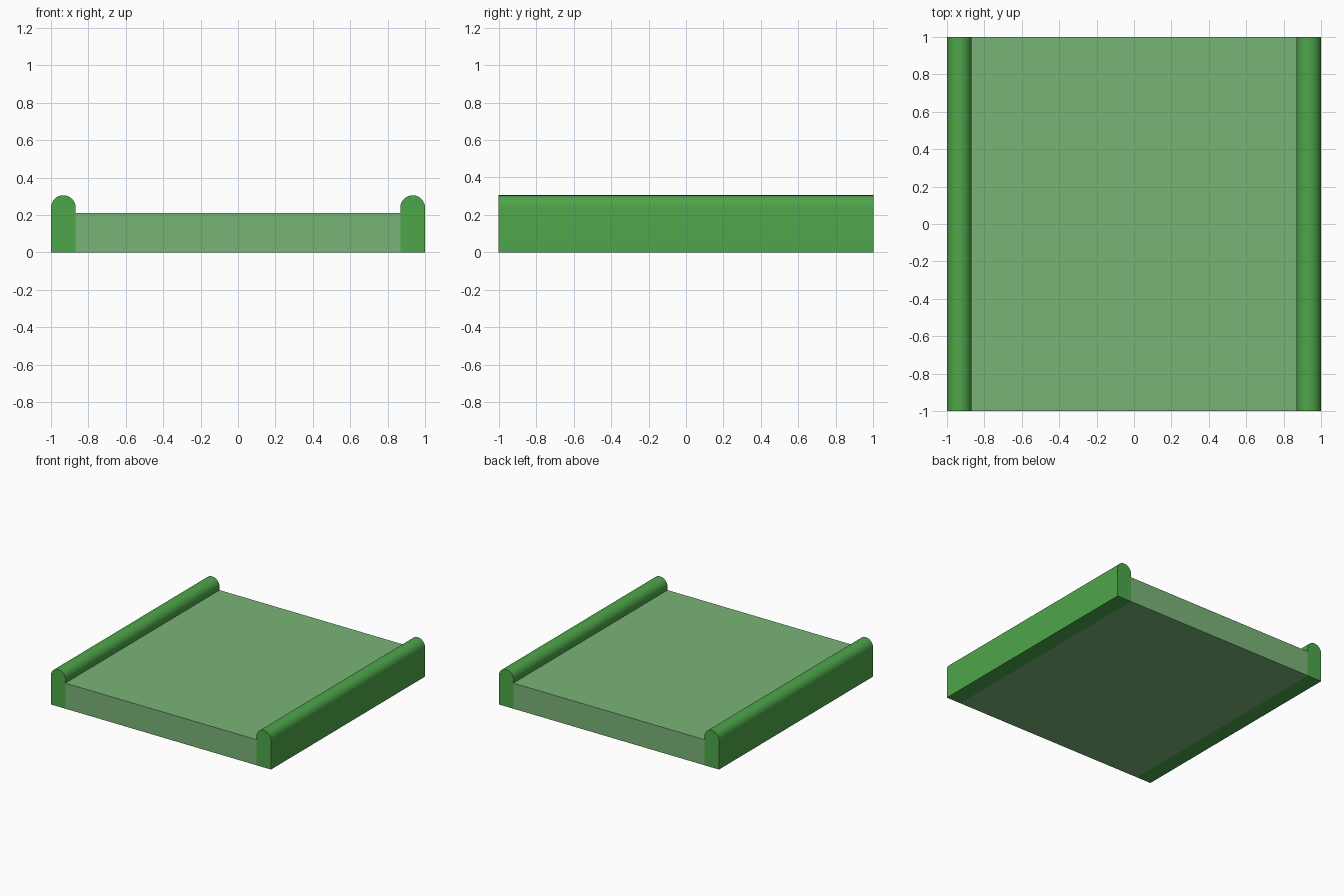
import bpy, bmesh, math

if "Cube" in bpy.data.objects:
    bpy.data.objects.remove(bpy.data.objects["Cube"])

RAIL_W, RAIL_H, DECK_H = 0.132, 0.305, 0.21


def material(name, color):
    mat = bpy.data.materials.new(name)
    mat.diffuse_color = (*color, 1)
    mat.use_nodes = True
    mat.node_tree.nodes["Principled BSDF"].inputs["Base Color"].default_value = mat.diffuse_color
    return mat


def extrude_profile(name, points, mat):
    """Extrude an x-z profile along y from -1 to 1."""
    bm = bmesh.new()
    face = bm.faces.new([bm.verts.new((x, -1, z)) for x, z in points])
    ext = bmesh.ops.extrude_face_region(bm, geom=[face], use_keep_orig=True)
    verts = [v for v in ext["geom"] if isinstance(v, bmesh.types.BMVert)]
    bmesh.ops.translate(bm, verts=verts, vec=(0, 2, 0))
    bmesh.ops.recalc_face_normals(bm, faces=bm.faces)
    mesh = bpy.data.meshes.new(name)
    bm.to_mesh(mesh)
    bm.free()
    mesh.materials.append(mat)
    obj = bpy.data.objects.new(name, mesh)
    bpy.context.collection.objects.link(obj)
    return obj


deck_green = material("pale green", (0.195, 0.456, 0.184))
rail_green = material("green", (0.076, 0.381, 0.069))

# Flat deck between the rails
inner = 1 - RAIL_W
extrude_profile("deck", [(-inner, 0), (inner, 0), (inner, DECK_H), (-inner, DECK_H)], deck_green)

# Round-topped side rails
r = RAIL_W / 2
steps = 16
arc = [(s * math.pi / steps) for s in range(steps + 1)]
for name, side in (("left_rail", -1), ("right_rail", 1)):
    cx = side * (1 - r)
    profile = [(cx - r, 0), (cx + r, 0)]
    profile += [(cx + r * math.cos(a), RAIL_H - r + r * math.sin(a)) for a in arc]
    rail = extrude_profile(name, profile, rail_green)
    bpy.ops.object.select_all(action='DESELECT')
    rail.select_set(True)
    bpy.context.view_layer.objects.active = rail
    bpy.ops.object.shade_smooth_by_angle(angle=math.radians(35))
